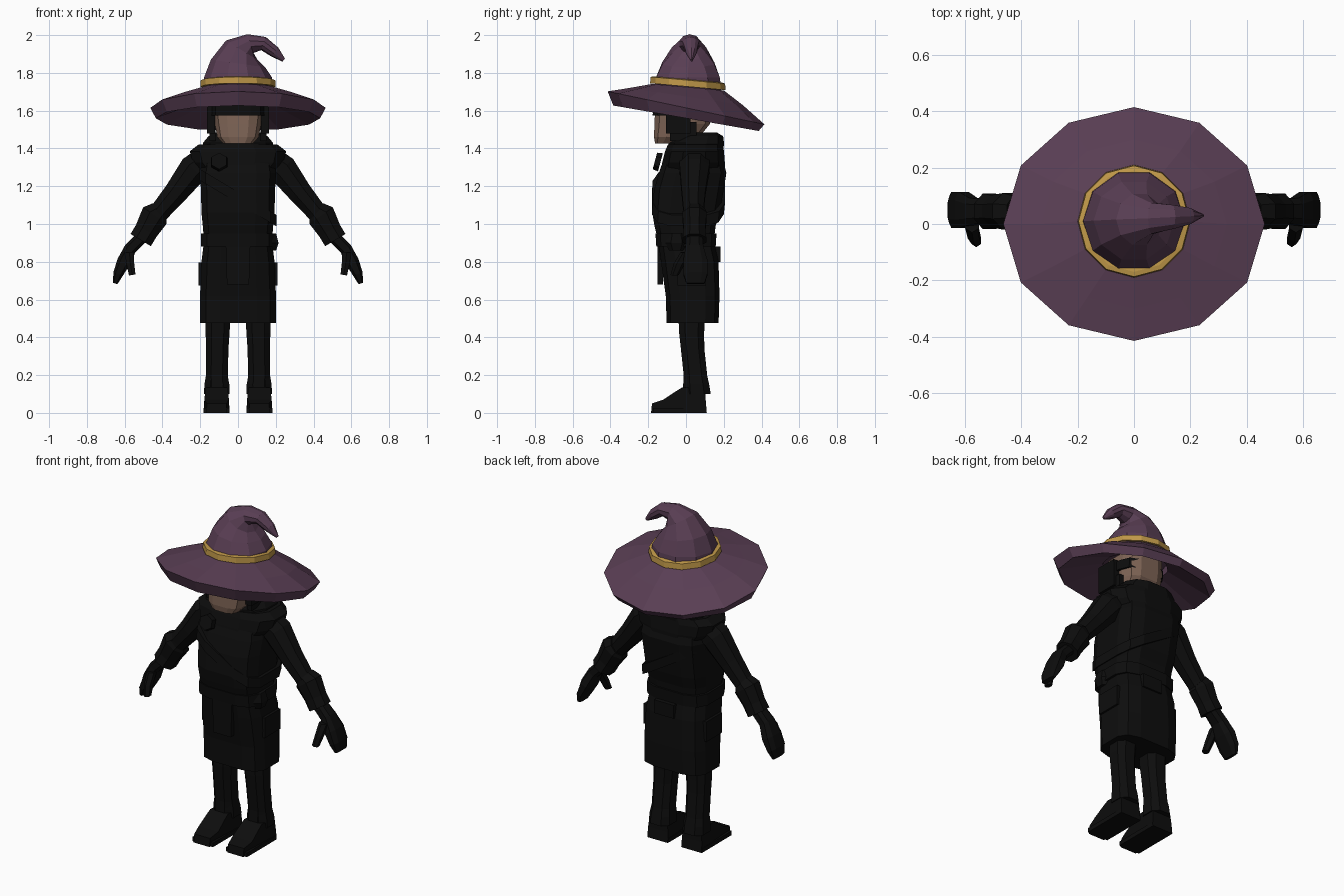
import bpy, bmesh, math
from mathutils import Vector


def material(name, rgb):
    m = bpy.data.materials.new(name)
    m.diffuse_color = (*rgb, 1)
    return m


PURPLE = material("plum felt", (0.100, 0.048, 0.088))
GOLD = material("gold band", (0.52, 0.31, 0.065))
SKIN = material("skin", (0.21, 0.128, 0.092))
BLACK = material("black cloth", (0.004, 0.004, 0.004))


def finish(name, bm, mat):
    bmesh.ops.recalc_face_normals(bm, faces=bm.faces)
    me = bpy.data.meshes.new(name)
    bm.to_mesh(me)
    bm.free()
    me.materials.append(mat)
    ob = bpy.data.objects.new(name, me)
    bpy.context.collection.objects.link(ob)
    return ob


def skin_rings(name, rings, mat, closed=False):
    """Bridge equal point rings; cap the ends, or join last to first."""
    bm = bmesh.new()
    vs = [[bm.verts.new(p) for p in r] for r in rings]
    n = len(vs[0])
    pairs = list(zip(vs, vs[1:])) + ([(vs[-1], vs[0])] if closed else [])
    for a, b in pairs:
        for i in range(n):
            j = (i + 1) % n
            bm.faces.new((a[i], a[j], b[j], b[i]))
    if not closed:
        bm.faces.new(vs[0])
        bm.faces.new(vs[-1])
    return finish(name, bm, mat)


def tube(name, path, mat, n=8, p=1.0, phase=0.5, shear=(0, 0), upright=False):
    """Loft along (x, y, z, width, depth); p < 1 makes sections boxier."""
    rings = []
    for k, (x, y, z, ra, rb) in enumerate(path):
        a, b = path[max(k - 1, 0)], path[min(k + 1, len(path) - 1)]
        t = Vector((b[0] - a[0], 0, b[2] - a[2])).normalized()
        u = Vector((1, 0, 0)) if upright else Vector((0, 1, 0)).cross(t)
        ring = []
        for i in range(n):
            w = 2 * math.pi * (i + phase) / n
            c, s = math.cos(w), math.sin(w)
            c = math.copysign(abs(c) ** p, c)
            s = math.copysign(abs(s) ** p, s)
            q = Vector((x, y, z)) + u * ra * c + Vector((0, rb * s, 0))
            q.z += shear[0] * q.x + shear[1] * q.y
            ring.append(q)
        rings.append(ring)
    return skin_rings(name, rings, mat)


def box(name, c, size, mat, taper=1.0):
    x, y, z = c
    a, b, h = (v / 2 for v in size)
    rings = [[(x + i * a * t, y + j * b, z + e * h) for i, j in ((-1, -1), (1, -1), (1, 1), (-1, 1))]
             for e, t in ((-1, taper), (1, 1))]
    return skin_rings(name, rings, mat)


# --- Hat brim: twelve-sided, tipped up at the front
def brim_ring(rx, ry, z, slope, cy=0.0):
    out = []
    for i in range(12):
        w = 2 * math.pi * i / 12
        y = cy + ry * math.sin(w)
        out.append((rx * math.cos(w), y, z + slope * y))
    return out


skin_rings("hat_brim", [
    brim_ring(0.19, 0.19, 1.725, -0.09, 0.01),
    brim_ring(0.33, 0.30, 1.675, -0.15),
    brim_ring(0.464, 0.415, 1.615, -0.21),
    brim_ring(0.435, 0.385, 1.56, -0.175),
    brim_ring(0.18, 0.18, 1.655, -0.09, 0.01)], PURPLE, closed=True)

# --- Hat cone with its curled tip
tube("hat_cone", [
    (0, 0.01, 1.70, 0.187, 0.187), (0, 0.01, 1.775, 0.18, 0.178),
    (0.0, 0.012, 1.85, 0.145, 0.145), (0.02, 0.016, 1.92, 0.098, 0.095),
    (0.065, 0.02, 1.955, 0.052, 0.058), (0.135, 0.025, 1.955, 0.037, 0.045),
    (0.195, 0.028, 1.91, 0.03, 0.03), (0.242, 0.03, 1.867, 0.01, 0.006)],
    PURPLE, n=10, phase=0)
tube("hat_band", [(0, 0.01, 1.728, 0.2, 0.2), (0, 0.01, 1.762, 0.197, 0.197),
                  (0, 0.01, 1.766, 0.18, 0.18)], GOLD, n=12, phase=0, shear=(0, -0.09))

# --- Head
tube("head", [
    (0, -0.09, 1.425, 0.08, 0.075), (0, -0.05, 1.46, 0.112, 0.122),
    (0, -0.02, 1.53, 0.125, 0.15), (0, -0.015, 1.60, 0.135, 0.152),
    (0, 0.0, 1.68, 0.13, 0.14)], SKIN, n=12, p=0.6, upright=True)
tube("eye_band", [(0, -0.025, 1.575, 0.147, 0.155), (0, -0.02, 1.63, 0.147, 0.155)],
     BLACK, n=12, p=0.6)
for s in (-1, 1):
    box("side_hair", (s * 0.143, -0.04, 1.56), (0.045, 0.13, 0.16), BLACK, 0.9)
    box("ear_strap", (s * 0.135, -0.015, 1.49), (0.03, 0.14, 0.1), BLACK)

# --- Coat and skirt
tube("coat_body", [
    (0, 0.035, 0.475, 0.205, 0.14), (0, 0.035, 0.62, 0.205, 0.145),
    (0, 0.02, 0.80, 0.197, 0.155), (0, 0.0, 0.91, 0.183, 0.15),
    (0, -0.005, 0.99, 0.19, 0.165), (0, 0.0, 1.06, 0.197, 0.182),
    (0, 0.015, 1.18, 0.2, 0.188), (0, 0.035, 1.27, 0.205, 0.182),
    (0, 0.04, 1.36, 0.19, 0.155), (0, 0.05, 1.44, 0.13, 0.11)],
    BLACK, n=12, p=0.55, upright=True)
# Draped cowl and raised collar
tube("cowl", [
    (0, 0.035, 1.28, 0.2, 0.175), (0, 0.04, 1.325, 0.245, 0.17),
    (0, 0.045, 1.385, 0.262, 0.16), (0, 0.05, 1.42, 0.215, 0.15)],
    BLACK, n=12, p=0.75, upright=True)
tube("hood_collar", [
    (0, 0.05, 1.36, 0.20, 0.15), (0, 0.055, 1.43, 0.19, 0.15),
    (0, 0.07, 1.465, 0.16, 0.13), (0, 0.075, 1.485, 0.12, 0.09)],
    BLACK, n=12, p=0.75, upright=True)
# Belt and diagonal sash
tube("belt", [(0, 0, 0.88, 0.2, 0.16), (0, 0, 0.95, 0.2, 0.165)], BLACK, n=12, p=0.55)
tube("sash", [(0, 0.01, 1.11, 0.207, 0.194), (0, 0.015, 1.17, 0.207, 0.195)],
     BLACK, n=12, p=0.55, shear=(-0.6, 0))
# Pouches, flaps and badge
box("front_flap", (0, -0.137, 0.78), (0.13, 0.03, 0.2), BLACK, 0.9)
box("back_pouch", (0.02, 0.165, 0.84), (0.13, 0.035, 0.08), BLACK)
tube("hip_pouch", [(0.18, -0.05, 0.86, 0.025, 0.04), (0.18, -0.05, 0.90, 0.04, 0.06),
                   (0.18, -0.05, 0.95, 0.025, 0.045)], BLACK, n=6, upright=True)
badge = tube("badge", [(0, 0, -0.015, 0.05, 0.05), (0, 0, 0.015, 0.045, 0.045)], BLACK, n=6)
badge.location = (-0.1, -0.15, 1.33)
badge.rotation_euler = (math.radians(75), 0, 0)

for s in (-1, 1):
    box("side_pocket", (s * 0.195, 0.03, 0.735), (0.03, 0.15, 0.12), BLACK)
    # Sleeve and flared cuff
    tube("sleeve", [
        (s * 0.16, 0.045, 1.34, 0.085, 0.09), (s * 0.235, 0.045, 1.29, 0.085, 0.085),
        (s * 0.33, 0.04, 1.165, 0.068, 0.068), (s * 0.41, 0.04, 1.07, 0.058, 0.058),
        (s * 0.48, 0.04, 0.97, 0.05, 0.05)], BLACK)
    tube("cuff", [
        (s * 0.415, 0.045, 1.065, 0.062, 0.06), (s * 0.44, 0.045, 1.045, 0.082, 0.07),
        (s * 0.485, 0.045, 0.965, 0.068, 0.062), (s * 0.515, 0.045, 0.915, 0.068, 0.068)], BLACK)
    # Hand and thumb
    tube("hand", [
        (s * 0.515, 0.045, 0.925, 0.035, 0.045), (s * 0.57, 0.045, 0.87, 0.035, 0.05),
        (s * 0.605, 0.05, 0.80, 0.038, 0.068), (s * 0.635, 0.05, 0.735, 0.028, 0.068),
        (s * 0.65, 0.05, 0.685, 0.013, 0.05)], BLACK, p=0.7)
    tube("thumb", [
        (s * 0.575, 0.0, 0.85, 0.028, 0.03), (s * 0.57, -0.035, 0.79, 0.024, 0.03),
        (s * 0.56, -0.06, 0.73, 0.02, 0.022)], BLACK, n=6)
    # Trouser leg
    tube("trouser_leg", [
        (s * 0.11, 0.05, 0.13, 0.062, 0.07), (s * 0.112, 0.05, 0.20, 0.062, 0.066),
        (s * 0.11, 0.035, 0.34, 0.063, 0.066), (s * 0.108, 0.03, 0.42, 0.067, 0.07),
        (s * 0.105, 0.03, 0.52, 0.07, 0.075)], BLACK, p=0.75, upright=True)
    tube("trouser_hem", [
        (s * 0.112, 0.06, 0.10, 0.072, 0.075), (s * 0.112, 0.055, 0.15, 0.07, 0.072),
        (s * 0.112, 0.05, 0.205, 0.06, 0.064)], BLACK, p=0.75, upright=True)
    # Boot: side profile given a narrower top
    profile = [(-0.185, 0), (-0.18, 0.05), (-0.12, 0.07), (-0.06, 0.11),
               (-0.02, 0.135), (0.1, 0.13), (0.105, 0.06), (0.11, 0)]
    rings = [[(s * 0.113 + e * (0.068 - 0.1 * max(0, z - 0.04) - (0.015 if y < -0.15 else 0)), y, z)
              for y, z in profile] for e in (-1, 1)]
    skin_rings("boot", rings, BLACK)
    box("boot_sole", (s * 0.113, -0.035, 0.0125), (0.138, 0.28, 0.025), BLACK)
